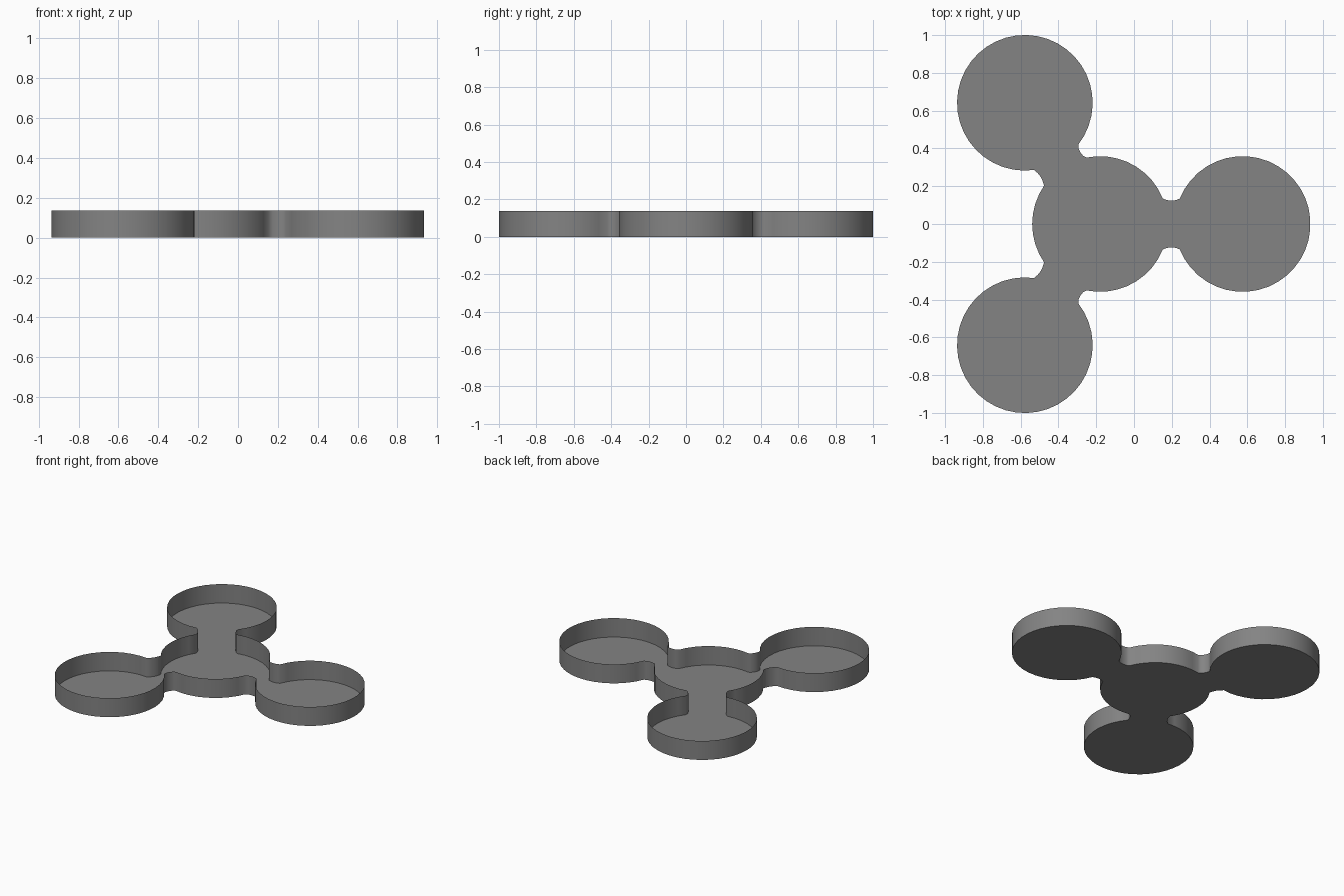
import bpy, bmesh
from math import radians, cos, sin

if "Cube" in bpy.data.objects:
    bpy.data.objects.remove(bpy.data.objects["Cube"])

R = 0.359         # radius of every round pan
HUB = (-0.18, 0)  # centre of the middle pan
ARM = 0.755       # hub to outer pan distance
HEIGHT = 0.137
NECK = 22         # half angle where a neck meets a pan
# arm direction and slight sideways tilt of each neck, in degrees
ARMS = [(0, 0), (121.8, 1.8), (238.2, -1.8)]


def arc(c, a0, a1):
    n = max(2, round(abs(a1 - a0) / 9))
    angles = [radians(a0 + (a1 - a0) * i / n) for i in range(n + 1)]
    return [(c[0] + R * cos(a), c[1] + R * sin(a)) for a in angles]


def local(a, u, v):
    a = radians(a)
    return (HUB[0] + u * cos(a) - v * sin(a), HUB[1] + u * sin(a) + v * cos(a))


# Outline: neck, outer pan, neck, stretch of hub, for each arm
outline = []
for i, (a, t) in enumerate(ARMS):
    shift = ARM / 2 * sin(radians(t))
    fillet = [(u, 0.1235 + dv) for u, dv in
              ((0.353, 0.003), (0.3775, 0), (0.402, 0.003))]
    outline += [local(a, u, shift - v) for u, v in fillet]
    outline += arc(local(a, ARM, 0), a + 180 + NECK - t, a + 540 - NECK - t)
    outline += [local(a, u, shift + v) for u, v in reversed(fillet)]
    nxt, nt = ARMS[(i + 1) % 3]
    if i == 2:
        nxt += 360
    outline += arc(HUB, a + t + NECK, nxt + nt - NECK)

# Open tray: thin floor and upright rim, no lid
bm = bmesh.new()
low = [bm.verts.new((x, y, 0)) for x, y in outline]
top = [bm.verts.new((x, y, HEIGHT)) for x, y in outline]
bm.faces.new(list(reversed(low)))
n = len(low)
for i in range(n):
    j = (i + 1) % n
    bm.faces.new((low[i], low[j], top[j], top[i]))
mesh = bpy.data.meshes.new("three_arm_tray")
bm.to_mesh(mesh)
bm.free()
tray = bpy.data.objects.new("three_arm_tray", mesh)
bpy.context.collection.objects.link(tray)

# Dark grey finish
grey = bpy.data.materials.new("dark_grey")
grey.diffuse_color = (0.23, 0.23, 0.23, 1)
grey.use_nodes = True
grey.node_tree.nodes["Principled BSDF"].inputs["Base Color"].default_value = grey.diffuse_color
mesh.materials.append(grey)

# Smooth rim, crisp floor edge
bpy.context.view_layer.objects.active = tray
tray.select_set(True)
bpy.ops.object.shade_smooth_by_angle(angle=radians(60))
